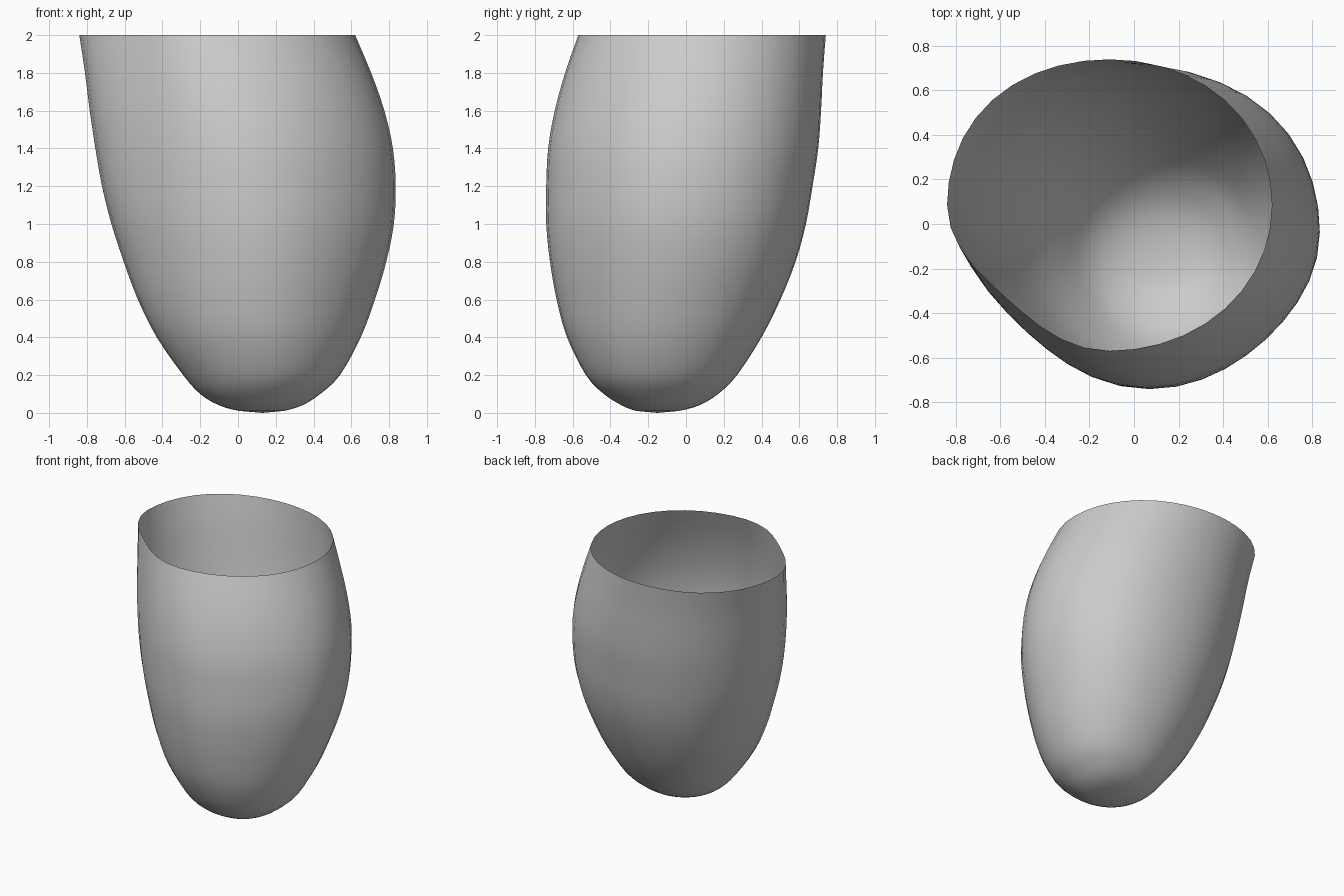
import bpy, bmesh
from math import sin, cos, pi

cube = bpy.data.objects.get("Cube")
if cube:
    bpy.data.objects.remove(cube)

SIDES = 40   # points around each ring
STEPS = 3    # rings between two profile rows

# Leaning profile: height, x min, x max, y min, y max
PROFILE = [
    (0.00, 0.13, 0.13, -0.15, -0.15),
    (0.01, 0.01, 0.24, -0.26, -0.04),
    (0.04, -0.10, 0.34, -0.34, 0.07),
    (0.10, -0.20, 0.435, -0.435, 0.17),
    (0.20, -0.29, 0.54, -0.53, 0.27),
    (0.40, -0.43, 0.65, -0.63, 0.40),
    (0.60, -0.53, 0.725, -0.685, 0.50),
    (0.80, -0.605, 0.785, -0.72, 0.58),
    (1.00, -0.67, 0.825, -0.74, 0.635),
    (1.20, -0.72, 0.835, -0.74, 0.67),
    (1.40, -0.755, 0.82, -0.73, 0.70),
    (1.60, -0.785, 0.775, -0.695, 0.715),
    (1.80, -0.81, 0.705, -0.64, 0.725),
    (2.00, -0.84, 0.62, -0.57, 0.74),
]

# Fullness of each quarter of the wall, at the tip, middle and rim
FULLNESS = [
    (0.03, 0.04, 0.01),      # back, +x side
    (0.0, 0.01, 0.02),       # back, -x side
    (0.02, -0.06, -0.10),    # front, -x side
    (0.01, -0.078, 0.005),   # front, +x side
]


def spline(a, b, c, d, t):
    """Smooth value between b and c."""
    return b + 0.5 * t * (c - a + t * (2*a - 5*b + 4*c - d + t * (3*(b - c) + d - a)))


def smooth_rows(rows):
    out = []
    last = len(rows) - 1
    for i in range(1, last):
        near = (rows[i - 1], rows[i], rows[i + 1], rows[min(i + 2, last)])
        for s in range(STEPS):
            out.append([spline(*v, s / STEPS) for v in zip(*near)])
    return out + [list(rows[-1])]


def ring(z, x0, x1, y0, y1):
    """Rounded section with uneven quarters, fitted to its extents."""
    h = z / 2
    pts = []
    for k in range(SIDES):
        t = 2 * pi * k / SIDES
        low, mid, top = FULLNESS[4 * k // SIDES]
        full = low * (1 - h) ** 2 + 2 * mid * h * (1 - h) + top * h * h
        r = 1 + full * sin(2 * t) ** 2
        pts.append((r * cos(t), r * sin(t)))
    xs, ys = zip(*pts)

    def fit(v, vs, lo, hi):
        return lo + (v - min(vs)) / (max(vs) - min(vs)) * (hi - lo)
    return [(fit(x, xs, x0, x1), fit(y, ys, y0, y1), z) for x, y in pts]


# Open cup: stacked rings closed by a rounded tip
bm = bmesh.new()
rings = [[bm.verts.new(p) for p in ring(*row)] for row in smooth_rows(PROFILE)]
tip = bm.verts.new((PROFILE[0][1], PROFILE[0][3], 0))
for k in range(SIDES):
    n = (k + 1) % SIDES
    bm.faces.new((tip, rings[0][n], rings[0][k]))
    for low, high in zip(rings, rings[1:]):
        bm.faces.new((low[k], low[n], high[n], high[k]))
mesh = bpy.data.meshes.new("cup_shell")
bm.to_mesh(mesh)
bm.free()
mesh.shade_smooth()
cup = bpy.data.objects.new("cup_shell", mesh)
bpy.context.collection.objects.link(cup)

# Plain grey material
color = (0.6, 0.6, 0.6, 1)
grey = bpy.data.materials.new("plain_grey")
grey.use_nodes = True
grey.diffuse_color = color
for node in grey.node_tree.nodes:
    if node.type == "BSDF_PRINCIPLED":
        node.inputs["Base Color"].default_value = color
mesh.materials.append(grey)
